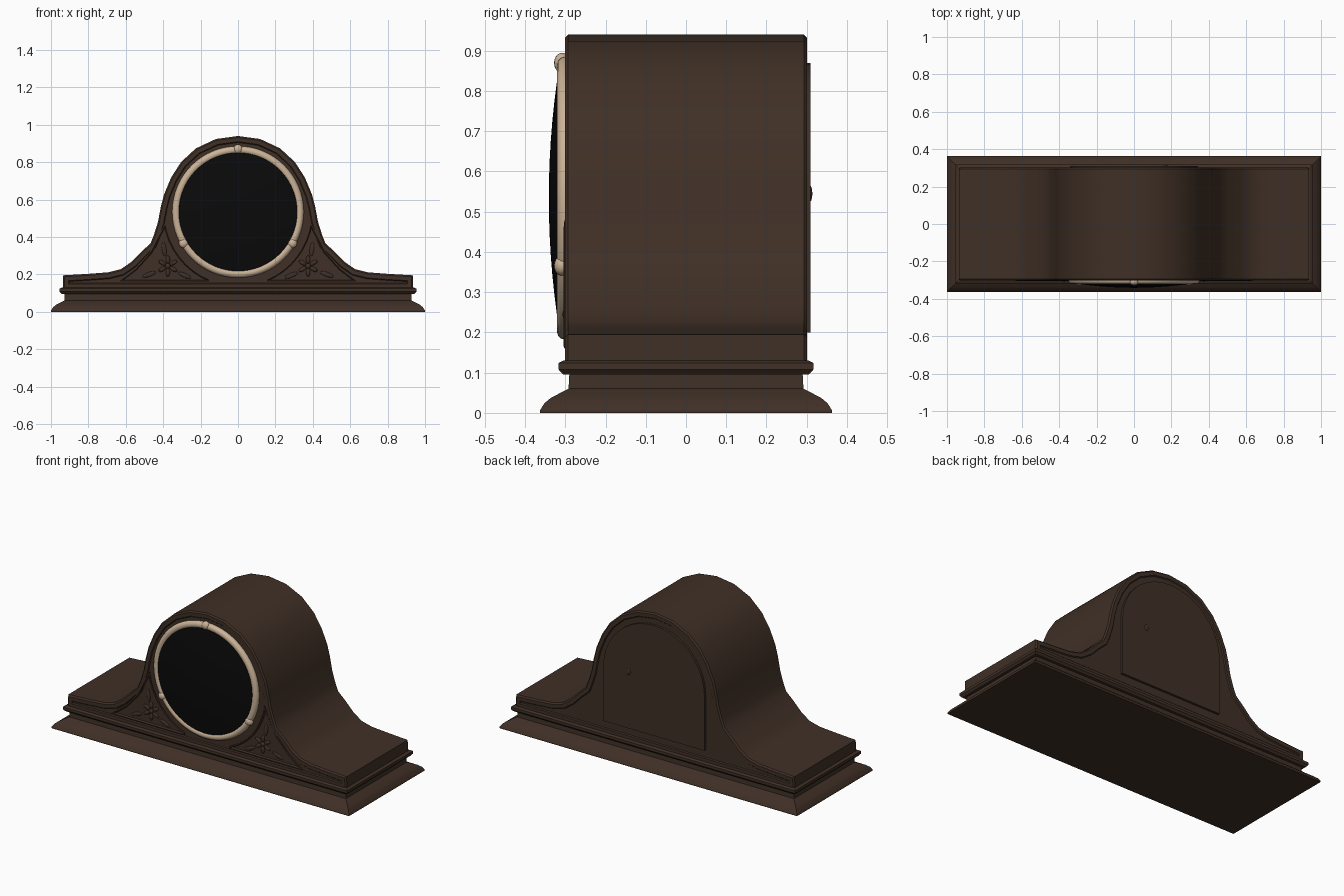
import bpy, bmesh, math
from mathutils import Matrix

if "Cube" in bpy.data.objects:
    bpy.data.objects.remove(bpy.data.objects["Cube"])


def material(name, rgb):
    m = bpy.data.materials.new(name)
    m.diffuse_color = (*rgb, 1)
    m.use_nodes = True
    m.node_tree.nodes["Principled BSDF"].inputs["Base Color"].default_value = m.diffuse_color
    return m


WOOD = material("dark wood", (0.05, 0.029, 0.019))
IVORY = material("ivory trim", (0.60, 0.45, 0.31))
BLACK = material("black glass", (0.003, 0.003, 0.003))
DIAL_Z = 0.534


def finish(name, bm, mat, angle=35):
    bmesh.ops.recalc_face_normals(bm, faces=bm.faces[:])
    me = bpy.data.meshes.new(name)
    bm.to_mesh(me)
    bm.free()
    me.materials.append(mat)
    ob = bpy.data.objects.new(name, me)
    bpy.context.collection.objects.link(ob)
    bpy.ops.object.select_all(action='DESELECT')
    ob.select_set(True)
    bpy.context.view_layer.objects.active = ob
    bpy.ops.object.shade_smooth_by_angle(angle=math.radians(angle))
    return ob


def slab(name, pts, y0, y1, mat, front=(), back=()):
    """Extrude an xz outline along y, then inset (width, depth) its ends."""
    bm = bmesh.new()
    a = [bm.verts.new((x, y0, z)) for x, z in pts]
    b = [bm.verts.new((x, y1, z)) for x, z in pts]
    f, k = bm.faces.new(a), bm.faces.new(b[::-1])
    n = len(pts)
    for i in range(n):
        j = (i + 1) % n
        bm.faces.new((a[j], a[i], b[i], b[j]))
    bmesh.ops.recalc_face_normals(bm, faces=bm.faces[:])
    for face, steps in ((f, front), (k, back)):
        for width, depth in steps:
            bmesh.ops.inset_region(bm, faces=[face], thickness=width,
                                   depth=depth, use_even_offset=True)
    return finish(name, bm, mat)


def lathe(name, prof, mat, n=64, closed=False):
    """Spin a (radius, y) profile about the dial axis."""
    bm = bmesh.new()
    rings = []
    for r, y in prof:
        rings.append([bm.verts.new((r * math.cos(2 * math.pi * i / n), y,
                                    DIAL_Z + r * math.sin(2 * math.pi * i / n)))
                      for i in range(n)])
    pairs = list(zip(rings, rings[1:]))
    if closed:
        pairs.append((rings[-1], rings[0]))
    for p, q in pairs:
        for i in range(n):
            j = (i + 1) % n
            bm.faces.new((p[i], p[j], q[j], q[i]))
    if not closed:
        bm.faces.new(rings[-1])
    return finish(name, bm, mat, 50)


def add_ball(bm, loc, size, turn=0.0):
    mat = (Matrix.Translation(loc) @ Matrix.Rotation(turn, 4, 'Y')
           @ Matrix.Diagonal((*size, 1)))
    bmesh.ops.create_uvsphere(bm, u_segments=16, v_segments=10, radius=1, matrix=mat)


# moulded plinth: stacked rectangles (half depth, height)
bm = bmesh.new()
loops = []
for hy, z in [(.363, 0), (.363, .006), (.352, .024), (.335, .038), (.292, .06),
              (.29, .096), (.306, .096), (.317, .108), (.317, .124), (.305, .13)]:
    hx = hy + .637
    loops.append([bm.verts.new((sx * hx, sy * hy, z))
                  for sx, sy in ((-1, -1), (1, -1), (1, 1), (-1, 1))])
for p, q in zip(loops, loops[1:]):
    for i in range(4):
        j = (i + 1) % 4
        bm.faces.new((p[i], p[j], q[j], q[i]))
bm.faces.new(loops[0])
bm.faces.new(loops[-1])
finish("moulded_base", bm, WOOD, 25)

# humped case with stepped border on front and back
half = [(.937, .12), (.935, .195), (.80, .203), (.695, .211), (.626, .228),
        (.57, .267), (.513, .325), (.468, .365), (.45, .41), (.428, .48),
        (.413, .56), (.396, .626), (.358, .717), (.305, .80), (.225, .874),
        (.118, .924)]
outline = half + [(0, .94)] + [(-x, z) for x, z in half[::-1]]
border = [(.008, .008), (.022, 0), (.005, -.006)]
slab("clock_case", outline, -.293, .293, WOOD, border, border)

# arched back door and its latch
arch = [(-.34, .2), (.34, .2)] + [
    (.34 * math.cos(math.pi * i / 20), .53 + .34 * math.sin(math.pi * i / 20))
    for i in range(21)]
slab("back_door", arch, .285, .309, WOOD)
bm = bmesh.new()
add_ball(bm, (.17, .308, .545), (.014, .006, .02))
finish("door_latch", bm, WOOD, 60)

# domed black dial and ivory bezel
R = .316
dome = [(.322, -.29)] + [(R * t, -.341 + .024 * t * t)
                         for t in (1, .9, .75, .6, .45, .3, .15, .03)]
lathe("dial_glass", dome, BLACK)
ring = [(.331 + .021 * math.cos(a), -.301 + .020 * math.sin(a))
        for a in [2 * math.pi * i / 12 for i in range(12)]]
lathe("dial_bezel", ring, IVORY, closed=True)

# three beads on the bezel
bm = bmesh.new()
for ang in (90, 210, 330):
    a = math.radians(ang)
    add_ball(bm, (.336 * math.cos(a), -.308, DIAL_Z + .336 * math.sin(a)),
             (.025, .02, .025))
finish("bezel_beads", bm, IVORY, 60)

# carved spandrels beside the dial
arc = []
for i in range(9):
    a = math.radians(-8 - 59 * i / 8)
    arc.append((.39 * math.cos(a), DIAL_Z + .39 * math.sin(a)))
corner = arc + [(.15, .16), (.645, .16), (.55, .232), (.47, .32), (.425, .41)]
for side, s in (("left", -1), ("right", 1)):
    slab(side + "_spandrel", [(s * x, z) for x, z in corner], -.285, -.302, WOOD,
         (), [(.006, .002), (.006, -.010)])
    bm = bmesh.new()
    cx, cz = s * .375, .245
    add_ball(bm, (cx, -.297, cz), (.014, .010, .014))
    for i in range(6):          # petals
        a = math.pi * i / 3 + math.pi / 6
        add_ball(bm, (cx + .034 * math.cos(a), -.296, cz + .034 * math.sin(a)),
                 (.022, .008, .011), -a)
    for dx, dz, a in ((.10, -.045, -.35), (-.09, -.05, .4), (.02, .09, 1.45)):
        add_ball(bm, (cx + s * dx, -.295, cz + dz), (.038, .006, .012), -s * a)
    finish(side + "_flower_carving", bm, WOOD, 60)
